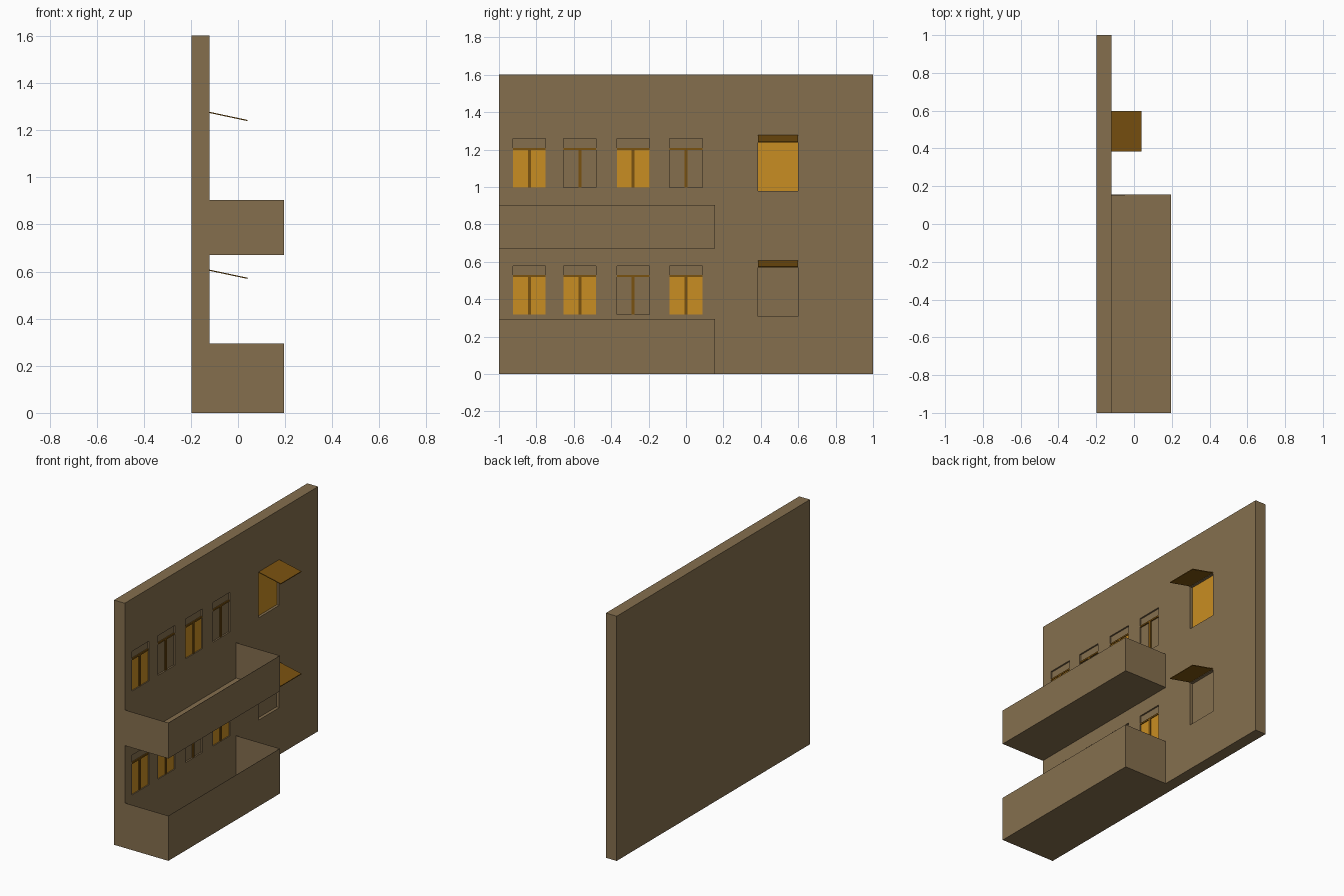
import bpy
import bmesh
from mathutils import Vector

old = bpy.data.objects.get("Cube")
if old:
    bpy.data.objects.remove(old, do_unlink=True)


def material(name, r, g, b):
    m = bpy.data.materials.new(name)
    m.use_nodes = True
    m.diffuse_color = (r, g, b, 1)
    m.node_tree.nodes["Principled BSDF"].inputs["Base Color"].default_value = (r, g, b, 1)
    return m


PLASTER = material("brown plaster", 0.235, 0.159, 0.076)
GLOW = material("lit amber glass", 0.584, 0.266, 0.016)
TRIM = material("dark ochre trim", 0.195, 0.084, 0.005)


def finish(name, bm, mat):
    bmesh.ops.recalc_face_normals(bm, faces=bm.faces)
    mesh = bpy.data.meshes.new(name)
    bm.to_mesh(mesh)
    bm.free()
    mesh.materials.append(mat)
    ob = bpy.data.objects.new(name, mesh)
    bpy.context.collection.objects.link(ob)
    return ob


def add_box(bm, x, y, z):
    """Add a box given its (low, high) range on each axis."""
    verts = bmesh.ops.create_cube(bm, size=1)["verts"]
    for v in verts:
        v.co = Vector([(a + b) / 2 + c * (b - a) for (a, b), c in zip((x, y, z), v.co)])


def box(name, x, y, z, mat):
    bm = bmesh.new()
    add_box(bm, x, y, z)
    return finish(name, bm, mat)


FACE = -0.12            # outer face of the wall
WIN_DEPTH, DOOR_DEPTH = 0.01, 0.02
WINDOWS = [-0.8375, -0.5675, -0.2825, 0.0]
HALF = 0.0875
DOOR = (0.385, 0.598)
# per storey: window sill, door sill, balcony floor and top, lit windows, lit door
STOREYS = {
    "lower": (0.318, 0.308, 0.0, 0.294, (0, 1, 3), False),
    "upper": (0.998, 0.978, 0.67, 0.903, (0, 2), True),
}

# wall with shallow window and door recesses
wall = box("wall", (-0.198, FACE), (-1, 1), (0, 1.602), PLASTER)
cut = bmesh.new()
for sill, door_sill, *_ in STOREYS.values():
    for y in WINDOWS:
        add_box(cut, (FACE - WIN_DEPTH, 0), (y - HALF, y + HALF), (sill, sill + 0.26))
    add_box(cut, (FACE - DOOR_DEPTH, 0), DOOR, (door_sill, door_sill + 0.292))
cutter = finish("recess_cutter", cut, PLASTER)
cutter.hide_render = True
mod = wall.modifiers.new("recesses", "BOOLEAN")
mod.operation, mod.solver, mod.object = "DIFFERENCE", "EXACT", cutter
bpy.context.view_layer.objects.active = wall
bpy.ops.object.modifier_apply(modifier=mod.name)
bpy.data.objects.remove(cutter, do_unlink=True)

for storey, (sill, door_sill, low, top, lit, door_lit) in STOREYS.items():
    # windows: T-shaped frame, with amber panes where lit
    back = FACE - WIN_DEPTH
    for i, y in enumerate(WINDOWS):
        name = f"{storey}_window_{i + 1}"
        bm = bmesh.new()
        add_box(bm, (back, back + 0.008), (y - HALF, y + HALF), (sill + 0.2, sill + 0.21))
        add_box(bm, (back, back + 0.008), (y - 0.008, y + 0.008), (sill, sill + 0.2))
        finish(name + "_frame", bm, TRIM)
        if i in lit:
            box(name + "_pane", (back, back + 0.003), (y - HALF, y + HALF),
                (sill, sill + 0.2), GLOW)

    # door leaf
    back = FACE - DOOR_DEPTH
    if door_lit:
        box(storey + "_door", (back, back + 0.003), DOOR, (door_sill, door_sill + 0.292), GLOW)

    # sloping canopy over the door
    z = door_sill + 0.3
    bm = bmesh.new()
    profile = [(FACE, z - 0.005), (0.04, z - 0.039), (0.04, z - 0.034), (FACE, z)]
    face = bm.faces.new([bm.verts.new((x, DOOR[0], h)) for x, h in profile])
    ext = bmesh.ops.extrude_face_region(bm, geom=[face])["geom"]
    moved = [v for v in ext if isinstance(v, bmesh.types.BMVert)]
    bmesh.ops.translate(bm, verts=moved, vec=(0, DOOR[1] - DOOR[0], 0))
    finish(storey + "_canopy", bm, TRIM)

    # balcony: open-topped tray with thin parapets
    bm = bmesh.new()
    add_box(bm, (FACE, 0.196), (-1, 0.155), (low, top))
    open_faces = [f for f in bm.faces
                  if all(v.co.z > top - 0.001 for v in f.verts)
                  or all(v.co.x < FACE + 0.001 for v in f.verts)]
    bmesh.ops.delete(bm, geom=open_faces, context="FACES")
    balcony = finish(storey + "_balcony", bm, PLASTER)
    # keep the tray's outside facing out, then thicken inwards
    centre = Vector(((FACE + 0.196) / 2, -0.42, (low + top) / 2))
    bm = bmesh.new()
    bm.from_mesh(balcony.data)
    bm.normal_update()
    flip = [f for f in bm.faces if f.normal.dot(f.calc_center_median() - centre) < 0]
    bmesh.ops.reverse_faces(bm, faces=flip)
    bm.to_mesh(balcony.data)
    bm.free()
    solid = balcony.modifiers.new("parapet thickness", "SOLIDIFY")
    solid.thickness, solid.offset = 0.003, -1
